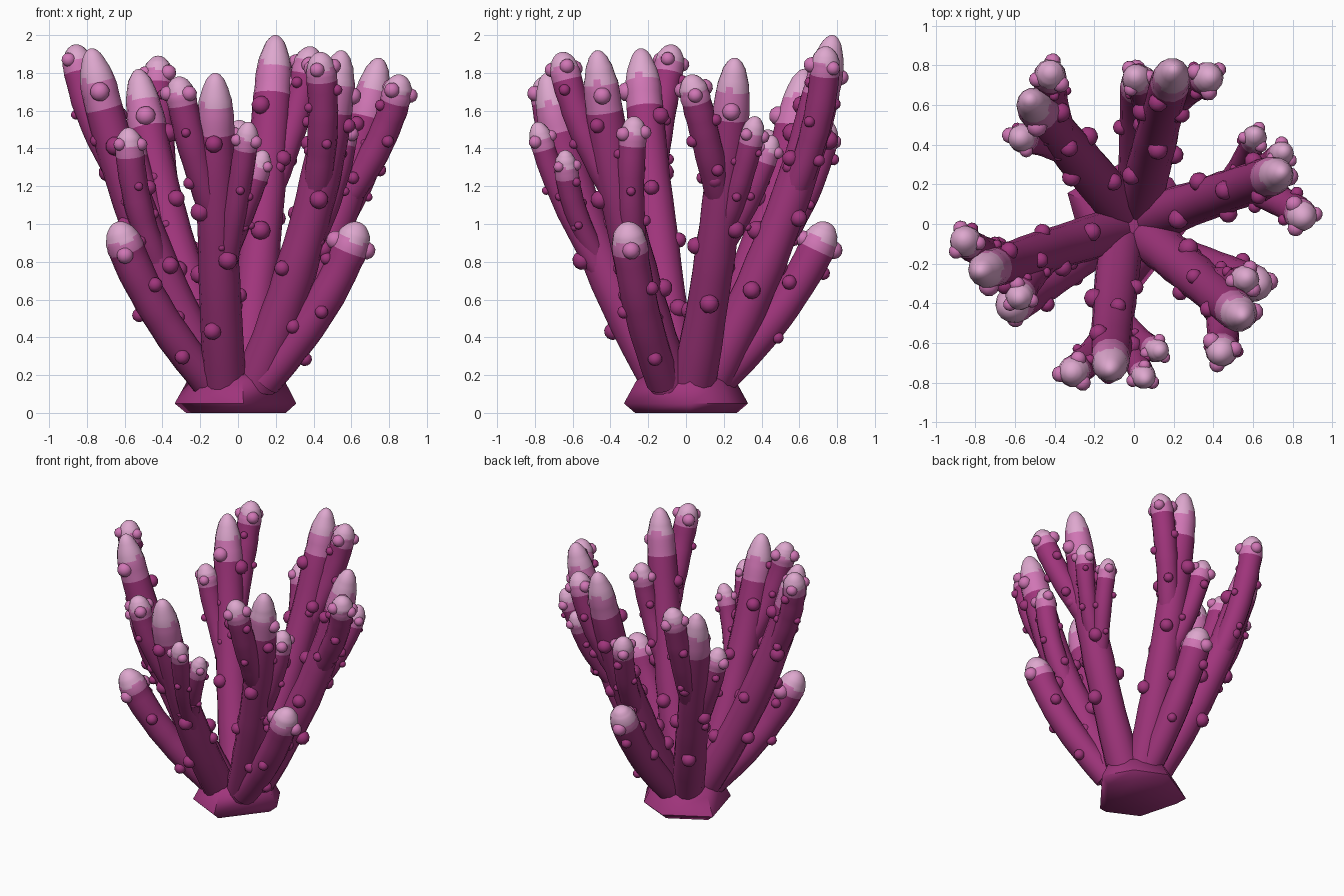
import bpy, bmesh, math, random
from mathutils import Vector, Matrix

random.seed(4)
if "Cube" in bpy.data.objects:
    bpy.data.objects.remove(bpy.data.objects["Cube"], do_unlink=True)


def make_material(name, rgb):
    mat = bpy.data.materials.new(name)
    mat.use_nodes = True
    mat.diffuse_color = (*rgb, 1)
    mat.node_tree.nodes["Principled BSDF"].inputs["Base Color"].default_value = (*rgb, 1)
    return mat


MATERIALS = [make_material("magenta body", (0.35, 0.035, 0.2)),
             make_material("pink band", (0.63, 0.18, 0.46)),
             make_material("pale pink tip", (0.73, 0.39, 0.62))]
BODY, BAND, TIP = range(3)
SIDES = 14


def finish(bm, name, sharp=40):
    bmesh.ops.recalc_face_normals(bm, faces=bm.faces)
    mesh = bpy.data.meshes.new(name)
    bm.to_mesh(mesh)
    bm.free()
    for mat in MATERIALS:
        mesh.materials.append(mat)
    obj = bpy.data.objects.new(name, mesh)
    bpy.context.collection.objects.link(obj)
    bpy.ops.object.select_all(action="DESELECT")
    obj.select_set(True)
    bpy.context.view_layer.objects.active = obj
    bpy.ops.object.shade_smooth_by_angle(angle=math.radians(sharp))


class Path:
    """Quadratic curve from root to tip that bows outward."""

    def __init__(self, start, tip, bow):
        self.a, self.c = Vector(start), Vector(tip)
        out = Vector((self.c.x, self.c.y, 0)).normalized()
        self.b = (self.a + self.c) / 2 + out * bow
        self.length = (self.c - self.a).length

    def point(self, t):
        return self.a * (1 - t) ** 2 + self.b * 2 * t * (1 - t) + self.c * t * t

    def frame(self, t):
        tangent = (self.b - self.a) * (1 - t) + (self.c - self.b) * t
        turn = Vector((0, 0, 1)).rotation_difference(tangent.normalized())
        return Matrix.Translation(self.point(t)) @ turn.to_matrix().to_4x4()


def add_knob(bm, path, t, angle, offset, size, mat):
    place = path.frame(t) @ Matrix.Rotation(angle, 4, "Z") @ Matrix.Translation((offset, 0, 0))
    made = bmesh.ops.create_icosphere(bm, subdivisions=2, radius=size, matrix=place)
    for face in {f for v in made["verts"] for f in v.link_faces}:
        face.material_index = mat


def branch(name, path, r0, r1, dome, band, pale, knobs, tip_knobs, collar):
    """Tapered stem with a domed tip; collar is how far the tip polyps sit below the tip."""
    bm = bmesh.new()
    length = path.length
    # Distances from the tip: even rings on the stem, tighter ones on the dome
    dists = [length + (band - length) * i / 12 for i in range(13)]
    dists += [dome * (1 - math.sin(i * math.pi / 24)) for i in range(12)]
    dists = sorted(set(dists), reverse=True)

    def radius(d):
        r = r1 + (r0 - r1) * d / length
        return r * math.sqrt(max(0, 1 - (1 - d / dome) ** 2)) if d < dome else r

    rings = []
    for d in dists:
        frame = path.frame(1 - d / length)
        wobble = random.uniform(0.97, 1.03)
        rings.append([bm.verts.new(frame @ Vector((radius(d) * wobble * math.cos(a),
                                                   radius(d) * wobble * math.sin(a), 0)))
                      for a in (math.tau * k / SIDES for k in range(SIDES))])
    bm.faces.new(rings[0])
    # Colour faces by distance from the tip, with a wavy edge to the pale zone
    for i in range(len(rings) - 1):
        middle = (dists[i] + dists[i + 1]) / 2
        for k in range(SIDES):
            n = (k + 1) % SIDES
            face = bm.faces.new((rings[i][k], rings[i][n], rings[i + 1][n], rings[i + 1][k]))
            wavy = pale * (1 + 0.12 * math.sin(k * 3 * math.tau / SIDES))
            face.material_index = TIP if middle < wavy else BAND if middle < band else BODY
    peak = bm.verts.new(path.c)
    for k in range(SIDES):
        bm.faces.new((rings[-1][k], rings[-1][(k + 1) % SIDES], peak)).material_index = TIP

    # Polyps spiral up the stem, then gather around the tip
    spin = random.uniform(0, 6)
    for i in range(knobs):
        t = 0.2 + 0.66 * i / knobs
        d = length * (1 - t)
        add_knob(bm, path, t, spin + i * 2.4, radius(d), r0 * random.uniform(0.34, 0.46),
                 BAND if d < band else BODY)
    # The lone polyp of a single-polyp tip faces front on the left side, sideways on the right
    first = spin if tip_knobs > 1 else 0 if path.c.x > 0 else -math.pi / 2
    for i in range(tip_knobs):
        d = collar * random.uniform(0.8, 1.1)
        add_knob(bm, path, 1 - d / length, first + i * math.tau / tip_knobs,
                 radius(d) * 0.9, r1 * random.uniform(0.45, 0.55), BAND)
    finish(bm, name)


# Base: irregular six-sided foot, corners as (degrees, radius)
CORNERS = ((5, 0.31), (50, 0.3), (95, 0.33), (155, 0.37), (220, 0.31), (275, 0.33))
bm = bmesh.new()
levels = [[bm.verts.new((r * s * math.cos(math.radians(a)), r * s * math.sin(math.radians(a)), z))
           for a, r in CORNERS]
          for z, s in ((0, 0.82), (0.05, 1), (0.17, 0.8), (0.21, 0.6))]
bm.faces.new(levels[0])
bm.faces.new(levels[-1])
for low, high in zip(levels, levels[1:]):
    for k in range(len(low)):
        n = (k + 1) % len(low)
        bm.faces.new((low[k], low[n], high[n], high[k]))
finish(bm, "base", 64)

# Each colony: main tip, then twigs as (share of the way up the main stem, tip)
COLONIES = {
    "left": ((-0.78, -0.24, 1.93), [(0.6, (-0.86, -0.07, 1.95)), (0.3, (-0.58, -0.38, 1.51))]),
    "back_left": ((-0.53, 0.63, 1.82), [(0.5, (-0.42, 0.77, 1.89)), (0.35, (-0.58, 0.43, 1.5))]),
    "back": ((0.2, 0.78, 2.0), [(0.52, (0.39, 0.74, 1.94)), (0.35, (0.0, 0.75, 1.55))]),
    "right": ((0.75, 0.26, 1.88), [(0.55, (0.86, 0.02, 1.79)), (0.42, (0.76, 0.37, 1.57)),
                                   (0.38, (0.61, 0.46, 1.47))]),
    "front_right": ((0.55, -0.47, 1.92), [(0.55, (0.43, -0.66, 1.91)),
                                          (0.35, (0.57, -0.27, 1.57))]),
    "front": ((-0.12, -0.74, 1.8), [(0.52, (-0.32, -0.75, 1.78)), (0.27, (0.06, -0.79, 1.54)),
                                    (0.36, (0.14, -0.64, 1.39))]),
}
for side, (tip, twigs) in COLONIES.items():
    root = Vector((tip[0], tip[1], 0)).normalized() * 0.12 + Vector((0, 0, 0.15))
    if side == "front":
        root.x -= 0.05
    stem = Path(root, tip, 0.17)
    branch(side + "_main_branch", stem, 0.116, 0.097, 0.3, 0.34, 0.18, 9,
           int(side != "front"), 0.27)
    for i, (share, end) in enumerate(twigs):
        twig = Path(stem.point(share), end, 0.11)
        thick = 0.082 if end[2] > 1.7 else 0.065 if len(twigs) > 2 else 0.076
        branch(f"{side}_twig_{i + 1}", twig, thick - 0.008, thick, 0.13, 0.16, 0.09, 6, 3, 0.1)

# Short low branches rising straight from the base: (root, tip)
LOW = {"left": ((-0.16, -0.1), (-0.64, -0.43)), "right": ((0.14, -0.12), (0.64, -0.31)),
       "back": ((0.01, 0.17), (0.03, 0.75))}
for side, (root, tip) in LOW.items():
    path = Path((*root, 0.17), (*tip, 1.01), 0.14)
    branch(side + "_low_branch", path, 0.09, 0.098, 0.16, 0.18, 0.11, 5, 2, 0.17)
